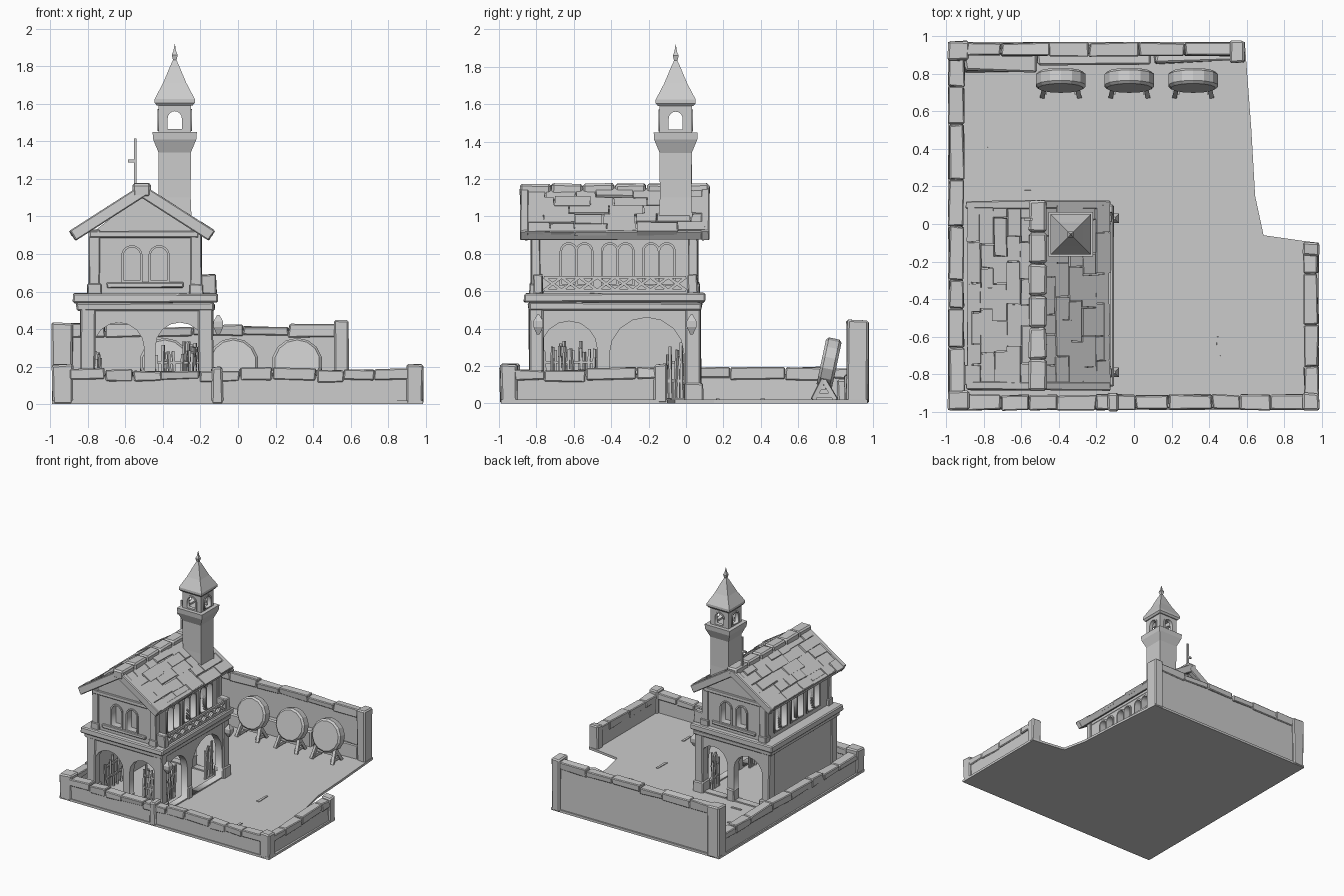
import bpy, bmesh, math, random
from mathutils import Matrix, Vector

if "Cube" in bpy.data.objects:
    bpy.data.objects.remove(bpy.data.objects["Cube"])
random.seed(7)
R = random.uniform


def finish(name, bm):
    bmesh.ops.recalc_face_normals(bm, faces=bm.faces)
    me = bpy.data.meshes.new(name)
    bm.to_mesh(me)
    bm.free()
    ob = bpy.data.objects.new(name, me)
    bpy.context.collection.objects.link(ob)
    return ob


def blocks(name, boxes, jit=0.0, bevel=0.0, M=Matrix()):
    """Boxes (x0,x1,y0,y1,z0,z1) with roughly hewn corners, joined in one mesh."""
    bm = bmesh.new()
    for x0, x1, y0, y1, z0, z1 in boxes:
        for v in bmesh.ops.create_cube(bm, size=1)["verts"]:
            p = Vector(((x0, x1)[v.co.x > 0], (y0, y1)[v.co.y > 0], (z0, z1)[v.co.z > 0]))
            p += Vector((R(-jit, jit), R(-jit, jit), R(-jit, jit) if p.z > 0.03 else 0))
            v.co = M @ p
    ob = finish(name, bm)
    if bevel:
        m = ob.modifiers.new("bevel", 'BEVEL')
        m.width, m.segments = bevel, 1
    return ob


def prism(name, pts, z0, z1):
    bm = bmesh.new()
    f = bm.faces.new([bm.verts.new((x, y, z0)) for x, y in pts])
    ext = bmesh.ops.extrude_face_region(bm, geom=[f])["geom"]
    for g in ext:
        if isinstance(g, bmesh.types.BMVert):
            g.co.z = z1
    bm.faces.ensure_lookup_table()
    if not any(all(v.co.z == z0 for v in g.verts) for g in bm.faces):
        bm.faces.new([v for v in bm.verts if v.co.z == z0])
    return finish(name, bm)


def loft(name, cx, cy, sections):
    """Square tower from (half width, z) sections."""
    bm = bmesh.new()
    rings = [[bm.verts.new((cx + sx * h, cy + sy * h, z))
              for sx, sy in ((-1, -1), (1, -1), (1, 1), (-1, 1))] for h, z in sections]
    for a, b in zip(rings, rings[1:]):
        for i in range(4):
            bm.faces.new((a[i], a[(i + 1) % 4], b[(i + 1) % 4], b[i]))
    bm.faces.new(rings[0])
    bm.faces.new(rings[-1])
    return finish(name, bm)


def beams(name, segs, w):
    bm = bmesh.new()
    for p, q in segs:
        p, q = Vector(p), Vector(q)
        d = q - p
        M = Matrix.Translation((p + q) / 2) @ d.to_track_quat('Z', 'Y').to_matrix().to_4x4()
        bmesh.ops.create_cube(bm, size=1, matrix=M @ Matrix.Diagonal((w, w, d.length, 1)))
    return finish(name, bm)


def arch(c, w, z0, top, n=8):
    r = w / 2
    return [(c - r, z0), (c + r, z0)] + [(c + r * math.cos(math.pi * i / n),
            top - r + r * math.sin(math.pi * i / n)) for i in range(n + 1)]


def panel(name, axis, pos, thick, loops):
    """Upright wall along x or y from an outline followed by hole loops."""
    cu = bpy.data.curves.new(name, 'CURVE')
    cu.dimensions, cu.fill_mode, cu.extrude = '2D', 'BOTH', thick / 2
    for pts in loops:
        sp = cu.splines.new('POLY')
        sp.points.add(len(pts) - 1)
        sp.use_cyclic_u = True
        for p, (u, z) in zip(sp.points, pts):
            p.co = (u, z, 0, 1)
    ob = bpy.data.objects.new(name, cu)
    bpy.context.collection.objects.link(ob)
    if axis == 'x':
        ob.matrix_world = Matrix(((1, 0, 0, 0), (0, 0, -1, pos), (0, 1, 0, 0), (0, 0, 0, 1)))
    else:
        ob.matrix_world = Matrix(((0, 0, 1, pos), (1, 0, 0, 0), (0, 1, 0, 0), (0, 0, 0, 1)))
    bpy.ops.object.select_all(action='DESELECT')
    ob.select_set(True)
    bpy.context.view_layer.objects.active = ob
    bpy.ops.object.convert(target='MESH')


def rect(u0, u1, z0, z1):
    return [(u0, z0), (u1, z0), (u1, z1), (u0, z1)]


def low_wall(name, axis, a, b, c0, c1, h):
    """Plain wall with a run of uneven cap stones."""
    out, t = [(a, b, c0 + .01, c1 - .01, 0, h - .03)], a
    while t < b - .02:
        e = t + R(.14, .3)
        e = b if b - e < .12 else e
        out.append((t, e - .004, c0, c1, h - R(.05, .07), h + R(-.008, .008)))
        t = e
    if axis == 'y':
        out = [(c, d, p, q, z0, z1) for p, q, c, d, z0, z1 in out]
    blocks(name, out, .006, .006)


# ground and yard walls
prism("ground", [(-.99, -.99), (.985, -.99), (.985, -.1), (.9, -.09), (.69, -.06), (.645, .15),
                 (.625, .5), (.59, .97), (-.99, .97)], 0, .02)
low_wall("front_wall", 'x', -.9, .92, -.99, -.91, .185)
low_wall("left_wall", 'y', -.93, .92, -.985, -.905, .185)
low_wall("right_wall", 'y', -.93, -.14, .905, .98, .185)
low_wall("back_wall", 'x', -.93, .56, .895, .965, .42)
blocks("wall_posts", [(-.99, -.88, -.99, -.89, 0, .21), (.9, .985, -.99, -.9, 0, .21),
                      (-.14, -.08, -.995, -.9, 0, .2), (.9, .985, -.17, -.1, 0, .21),
                      (-.99, -.88, .87, .975, 0, .435), (.51, .59, .86, .975, 0, .445)], .005, .01)
blocks("back_ledge", [(-.9, -.52, .81, .91, 0, .13), (-.51, .1, .85, .91, 0, .15),
                      (.11, .52, .86, .91, 0, .13)], .012, .01)
blocks("loose_paving", [(-.78, -.68, .4, .42, .01, .026), (-.64, -.55, .16, .18, .01, .026),
                        (.44, .46, -.7, -.6, .01, .026), (.32, .34, -.2, -.08, .01, .026)], .003)

# ground floor: arcades on three sides, closed left side
front_holes = [arch(-.635, .27, .03, .435), arch(-.31, .26, .03, .435)]
for nm, y in (("front_arcade", -.80), ("back_arcade", .04)):
    panel(nm, 'x', y, .06, [rect(-.83, -.145, .005, .53)] + front_holes)
panel("side_arcade", 'y', -.175, .06, [rect(-.83, .07, .005, .53),
      arch(-.625, .3, .03, .44), arch(-.21, .4, .03, .46)])
panel("closed_side_wall", 'y', -.80, .06, [rect(-.83, .07, .005, .53)])
piers = []
for x in (-.8, -.172):
    for y in (-.80, .04):
        piers += [(x - .04, x + .04, y - .04, y + .04, 0, .52),
                  (x - .05, x + .05, y - .05, y + .05, 0, .11)]
piers += [(-.505, -.435, y - .04, y + .04, 0, .12) for y in (-.80, .04)]
piers += [(-.21, -.135, -.475, -.41, 0, .12)]
blocks("piers", piers, .004, .008)
blocks("cornice", [(-.86, -.125, -.845, .085, .5, .54), (-.88, -.11, -.865, .1, .54, .59)], .005, .008)
for i, y in enumerate((-.79, .03)):
    loft("corner_lantern_%d" % i, -.105, y, [(.008, .37), (.026, .41), (.026, .44), (.006, .475)])

# racks of poles inside the arcade
poles = []
for (x0, y0), (x1, y1), n in (((-.25, -.77), (-.25, -.5), 12), ((-.43, -.66), (-.2, -.66), 10),
                              ((-.24, -.1), (-.24, 0), 6), ((-.75, -.7), (-.75, -.5), 5)):
    for i in range(n):
        t = i / (n - 1)
        x, y = x0 + (x1 - x0) * t, y0 + (y1 - y0) * t
        poles.append(((x, y, .02), (x + R(-.02, .02), y + R(-.02, .02), R(.24, .34))))
    for z in (.12, .22):
        poles.append(((x0, y0, z), (x1, y1, z)))
beams("pole_racks", poles, .014)

# upper floor with arched windows and gables
end_win = [(-.565, .09, .66, .835), (-.42, .09, .66, .835)]
side_win = [(c + d, .072, .64, .85) for c in (-.585, -.365, -.145) for d in (-.042, .042)]
gable = [(-.78, .58), (-.22, .58), (-.22, .91), (-.51, 1.12), (-.78, .91)]
for side, axis, pos, wins, outline in (
        ("front", 'x', -.80, end_win, gable), ("back", 'x', .035, end_win, gable),
        ("right", 'y', -.225, side_win, rect(-.81, .05, .58, .93)),
        ("left", 'y', -.765, side_win, rect(-.81, .05, .58, .93))):
    panel(side + "_upper_wall", axis, pos, .04, [outline] + [arch(*w) for w in wins])
    for i, (c, w, z0, t) in enumerate(wins):
        panel("%s_window_frame_%d" % (side, i), axis, pos, .06,
              [arch(c, w + .024, z0 - .012, t + .012), arch(c, w, z0, t)])
blocks("window_backing", [(-.735, -.255, -.77, .005, .59, .93)])
trim = []
for x in (-.765, -.222):
    for y in (-.805, .04):
        trim += [(x - .03, x + .03, y - .025, y + .025, .58, .93),
                 (x - .037, x + .037, y - .032, y + .032, .58, .64)]
for y in (-.82, .055):
    trim += [(-.79, -.21, y - .015, y + .015, .885, .92), (-.7, -.29, y - .015, y + .015, .62, .65)]
trim += [(x - .02, x + .02, -.82, .06, .88, .92) for x in (-.77, -.22)]
blocks("upper_trim", trim, .003, .005)

# balcony balustrade with crossed bars
rail = [((-.13, -.76, z), (-.13, 0, z)) for z in (.605, .675)]
for i in range(8):
    y = -.76 + .095 * i
    rail += [((-.13, y, .605), (-.13, y + .095, .675)), ((-.13, y, .675), (-.13, y + .095, .605))]
beams("balustrade", rail, .015)
blocks("balcony_posts", [(-.2, -.115, y - .025, y + .025, .585, .69) for y in (-.79, .035)], .004, .006)

# roof: slab and uneven shingles on each slope
ang = math.atan2(.24, .375)
c, s = math.cos(ang), math.sin(ang)
L = .44
for side, k in (("left", -1), ("right", 1)):
    M = Matrix(((k * c, 0, k * s, -.51), (0, 1, 0, 0), (-s, 0, c, 1.15), (0, 0, 0, 1)))
    blocks(side + "_roof_slab", [(0, L, -.85, .09, -.035, 0)], 0, 0, M)
    tiles = []
    for r in range(5):
        y, t = -.86, .02 + r * .085
        while y < .1:
            e = min(y + R(.1, .24), .105)
            e = .105 if .105 - e < .06 else e
            tiles.append((t, t + .085 + R(-.01, .012), y, e - .006, -.012, R(.006, .02)))
            y = e + .0001
            if e >= .105:
                break
    blocks(side + "_shingles", tiles, .004, 0, M)
    blocks(side + "_verge_beams", [(0, L + .01, y, y + .045, -.045, .018) for y in (-.885, .08)],
           .004, .006, M)
    blocks(side + "_eave_beam", [(L - .03, L + .005, -.86, .1, -.045, .01)], .003, .005, M)
ridge = [(-.56, -.465, -.89 + i * .17, -.724 + i * .17, 1.1, 1.175) for i in range(6)]
blocks("ridge_beam", ridge, .004, .012)

# bell tower
tx, ty = -.337, -.055
loft("tower_shaft", tx, ty, [(.092, .93), (.085, 1.1), (.086, 1.34), (.115, 1.41), (.118, 1.45)])
for i, (axis, p, u) in enumerate((('x', ty, tx), ('y', tx, ty))):
    for sg in (-1, 1):
        panel("lantern_wall_%d%d" % (i, sg > 0), axis, p + sg * .074, .025,
              [rect(u - .086, u + .086, 1.44, 1.605), arch(u, .075, 1.465, 1.56)])
        panel("lantern_arch_%d%d" % (i, sg > 0), axis, p + sg * .078, .03,
              [arch(u, .1, 1.455, 1.572), arch(u, .075, 1.465, 1.56)])
loft("tower_roof", tx, ty, [(.095, 1.59), (.107, 1.605), (.107, 1.625), (.062, 1.71), (.02, 1.81), (.008, 1.835)])
loft("finial", tx, ty, [(.006, 1.82), (.016, 1.86), (.007, 1.88), (.001, 1.918)])
beams("roof_spike", [((-.547, .025, 1.12), (-.547, .025, 1.415)), ((-.585, .025, 1.295), (-.545, .025, 1.295))], .014)

# round targets leaning on trestles
for i, x in enumerate((-.39, -.025, .315)):
    M = Matrix.Translation((x, .765, .215)) @ Matrix.Rotation(math.radians(78), 4, 'X')
    bm = bmesh.new()
    bmesh.ops.create_cone(bm, cap_ends=True, segments=14, radius1=.135, radius2=.135, depth=.085, matrix=M)
    ob = finish("target_%d" % i, bm)
    m = ob.modifiers.new("bevel", 'BEVEL')
    m.width, m.segments = .014, 1
    legs = []
    for d in (-.085, .085):
        apex = (x + d, .735, .13)
        legs += [((x + d * 1.15, .68, .02), apex), ((x + d * 1.15, .8, .02), apex),
                 ((x + d, .69, .045), (x + d, .79, .045))]
    legs.append(((x - .1, .735, .085), (x + .1, .735, .085)))
    beams("trestle_%d" % i, legs, .024)
